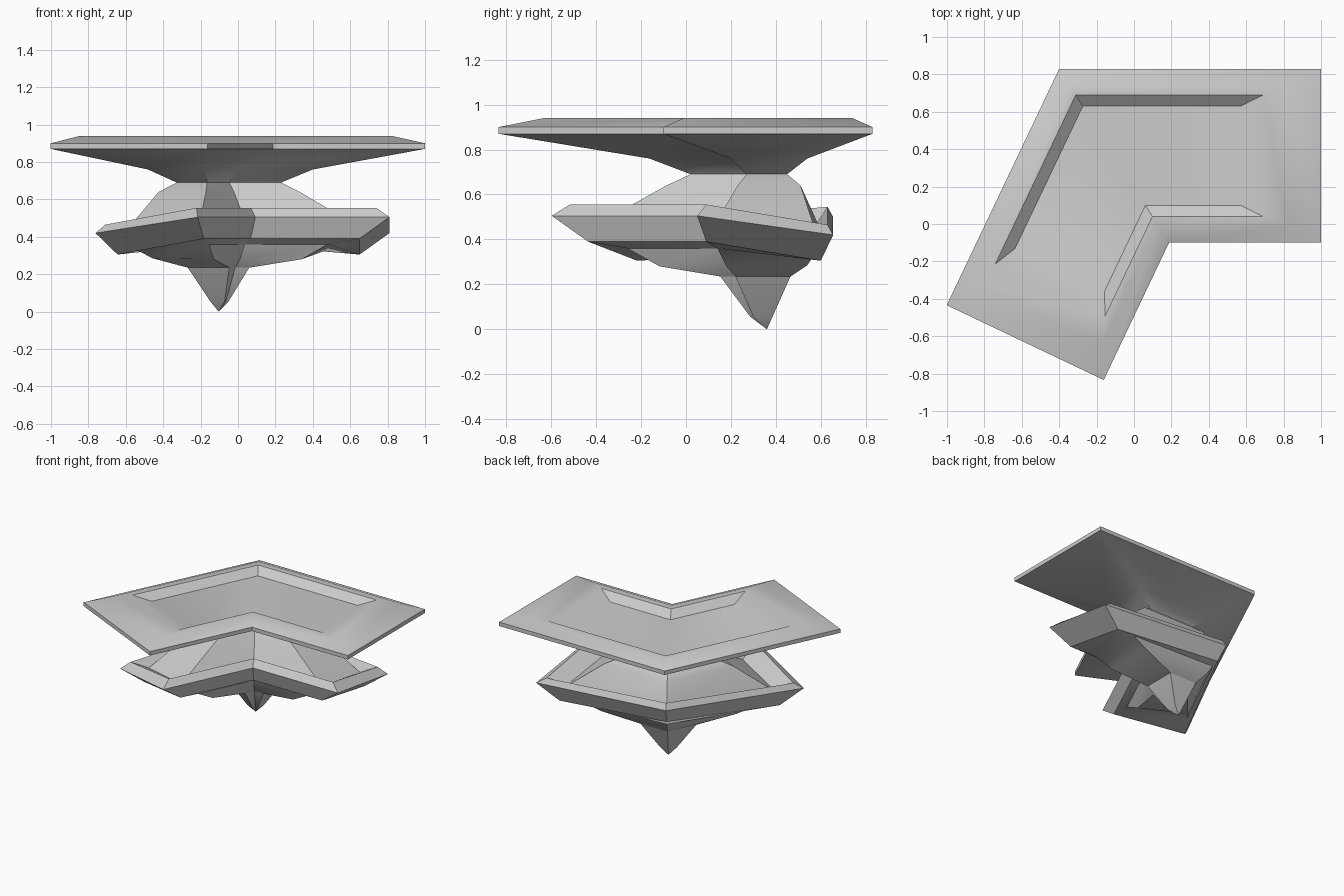
import bpy, math
from mathutils import Vector

if "Cube" in bpy.data.objects:
    bpy.data.objects.remove(bpy.data.objects["Cube"])

# Every level is a bent slab outline, mirrored across the line through the bend
ORIGIN = Vector((-0.40, 0.83))
AXIS = Vector((0.534, -0.8455)).normalized()


def reflect(x, y):
    r = Vector((x, y)) - ORIGIN
    return ORIGIN + 2 * r.dot(AXIS) * AXIS - r


def on_axis(y):
    return ORIGIN.x + (y - ORIGIN.y) * AXIS.x / AXIS.y


def ring(end_x, back_y, front_y, z_front, z_end=None, z_bend=None):
    """Six points: outer bend, arm 1 end, inner bend, arm 2 end."""
    z_end = z_front if z_end is None else z_end
    z_bend = z_front if z_bend is None else z_bend
    e, i = reflect(end_x, back_y), reflect(end_x, front_y)
    return [(on_axis(back_y), back_y, z_bend), (end_x, back_y, z_end),
            (end_x, front_y, z_front), (on_axis(front_y), front_y, z_front),
            (i.x, i.y, z_front), (e.x, e.y, z_end)]


def loft(name, rings, floor=False, tip=None):
    verts = [p for r in rings for p in r]
    faces = []
    for k in range(len(rings) - 1):
        a, b = 6 * k, 6 * k + 6
        for j in range(6):
            n = (j + 1) % 6
            faces.append((a + j, a + n, b + n, b + j))
    if floor:
        faces += [(0, 3, 2, 1), (0, 5, 4, 3)]
    if tip:
        last = len(verts) - 6
        verts.append(tip)
        faces += [(last + j, last + (j + 1) % 6, last + 6) for j in range(6)]
    mesh = bpy.data.meshes.new(name)
    mesh.from_pydata(verts, [], faces)
    obj = bpy.data.objects.new(name, mesh)
    bpy.context.collection.objects.link(obj)
    bpy.ops.object.select_all(action='DESELECT')
    obj.select_set(True)
    bpy.context.view_layer.objects.active = obj
    bpy.ops.object.shade_smooth_by_angle(angle=math.radians(30))
    return obj


neck = ring(0.23, 0.45, 0.27, 0.69)
base = ring(0.06, 0.465, 0.22, 0.235)

# Upper tray: shallow recess, sloped rim, flared underside
loft("upper_tray", [
    ring(0.57, 0.63, 0.10, 0.89),
    ring(0.69, 0.69, 0.04, 0.94),
    ring(0.82, 0.74, -0.01, 0.94),
    ring(1.00, 0.83, -0.10, 0.90),
    ring(1.00, 0.83, -0.10, 0.87),
    ring(0.40, 0.54, 0.20, 0.76),
    neck], floor=True)

# Lower tray: core flaring from the neck, drooping rim, faceted underside
loft("lower_tray", [
    neck,
    ring(0.33, 0.51, 0.23, 0.64),
    ring(0.62, 0.585, 0.13, 0.47, 0.41, 0.475),
    ring(0.74, 0.63, 0.09, 0.555, 0.465, 0.545),
    ring(0.81, 0.655, 0.05, 0.505, 0.42, 0.50),
    ring(0.65, 0.60, 0.09, 0.39, 0.305, 0.385),
    ring(0.48, 0.57, 0.14, 0.36, 0.33, 0.35),
    ring(0.34, 0.54, 0.18, 0.28, 0.285, 0.305),
    base])

# Pointed root
loft("bottom_spike", [
    base,
    ring(-0.05, 0.385, 0.30, 0.055)], tip=(on_axis(0.36), 0.36, 0.0))
